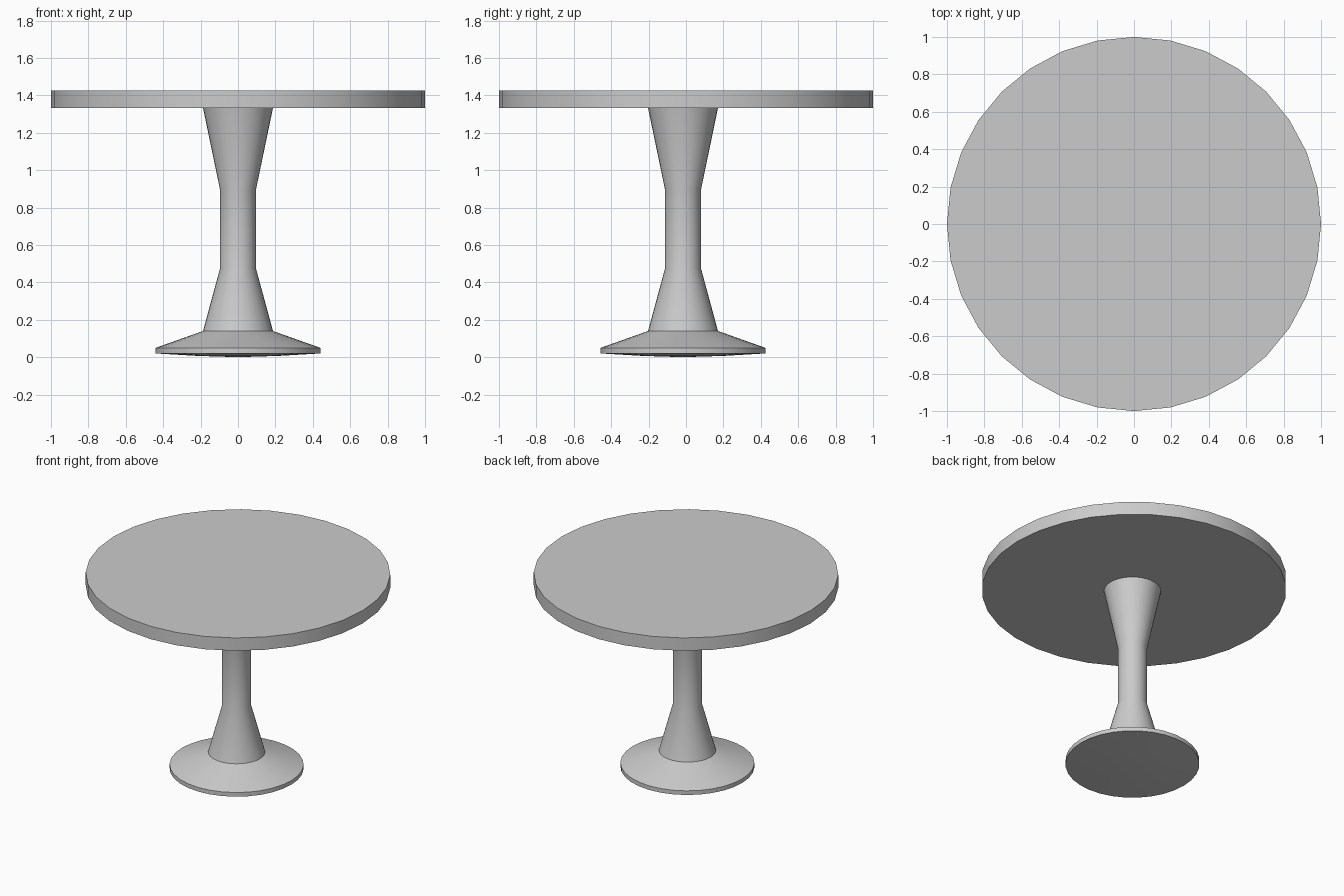
import bpy
import math

cube = bpy.data.objects.get("Cube")
if cube:
    bpy.data.objects.remove(cube, do_unlink=True)

SIDES = 32

# Plain light grey finish shared by all parts
grey = bpy.data.materials.new("light_grey")
grey.use_nodes = True
colour = (0.6, 0.6, 0.6, 1)
grey.diffuse_color = colour
grey.node_tree.nodes["Principled BSDF"].inputs["Base Color"].default_value = colour


def lathe(name, profile, y=0):
    """Turn a (radius, height) profile, listed bottom to top, into a capped solid."""
    verts, rings, faces = [], [], []
    for r, z in profile:
        start = len(verts)
        count = SIDES if r > 0 else 1
        for i in range(count):
            a = 2 * math.pi * i / SIDES
            verts.append((r * math.cos(a), r * math.sin(a), z))
        rings.append([start + i % count for i in range(SIDES)])
    for low, high in zip(rings, rings[1:]):
        for i in range(SIDES):
            j = (i + 1) % SIDES
            quad = (low[i], low[j], high[j], high[i])
            faces.append(tuple(dict.fromkeys(quad)))
    if profile[0][0] > 0:
        faces.append(rings[0][::-1])
    if profile[-1][0] > 0:
        faces.append(rings[-1])
    mesh = bpy.data.meshes.new(name)
    mesh.from_pydata(verts, [], faces)
    mesh.materials.append(grey)
    obj = bpy.data.objects.new(name, mesh)
    obj.location.y = y
    bpy.context.collection.objects.link(obj)
    bpy.ops.object.select_all(action="DESELECT")
    obj.select_set(True)
    bpy.context.view_layer.objects.active = obj
    bpy.ops.object.shade_smooth_by_angle(angle=math.radians(30))
    return obj


# Round top
lathe("table_top", [(1, 1.332), (1, 1.425)])

# Pedestal: waisted stem flowing into a flared foot, with a shallow domed underside
lathe("pedestal", [
    (0, 0), (0.22, 0.007), (0.44, 0.02), (0.44, 0.05), (0.187, 0.14),
    (0.096, 0.475), (0.096, 0.895), (0.187, 1.332),
], y=-0.016)
